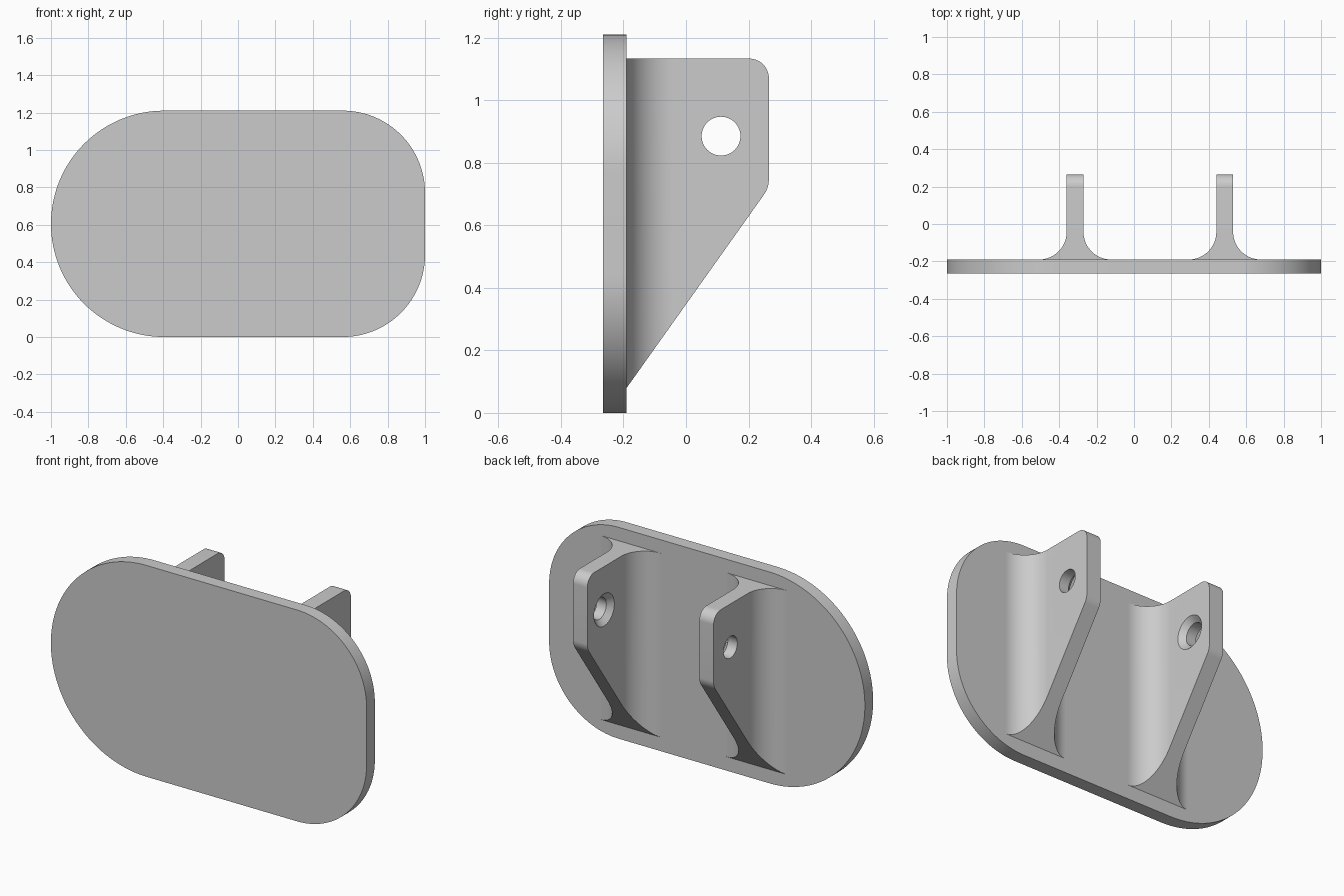
import bpy
import bmesh
from math import sin, cos, pi, radians
from mathutils import Vector, Matrix

if "Cube" in bpy.data.objects:
    bpy.data.objects.remove(bpy.data.objects["Cube"])

grey = bpy.data.materials.new("plain_grey")
grey.use_nodes = True
grey.diffuse_color = (0.6, 0.6, 0.6, 1)
grey.node_tree.nodes["Principled BSDF"].inputs["Base Color"].default_value = (0.6, 0.6, 0.6, 1)


def arc(cx, cy, r, start, end, steps=24):
    """Points on an arc, angles in degrees."""
    angles = [radians(start + (end - start) * i / steps) for i in range(steps + 1)]
    return [(cx + r * cos(a), cy + r * sin(a)) for a in angles]


def make_object(name, bm):
    bmesh.ops.recalc_face_normals(bm, faces=bm.faces)
    mesh = bpy.data.meshes.new(name)
    bm.to_mesh(mesh)
    bm.free()
    mesh.materials.append(grey)
    obj = bpy.data.objects.new(name, mesh)
    bpy.context.collection.objects.link(obj)
    return obj


def prism(name, outline, place, sweep):
    """Closed outline placed in space by a function and swept along a vector."""
    bm = bmesh.new()
    face = bm.faces.new([bm.verts.new(place(a, b)) for a, b in outline])
    swept = bmesh.ops.extrude_face_region(bm, geom=[face])
    verts = [v for v in swept["geom"] if isinstance(v, bmesh.types.BMVert)]
    bmesh.ops.translate(bm, verts=verts, vec=Vector(sweep))
    return make_object(name, bm)


def cone_x(name, r_low, r_high, x_low, x_high, y, z):
    """Cone or cylinder along x."""
    bm = bmesh.new()
    matrix = Matrix.Translation(((x_low + x_high) / 2, y, z)) @ Matrix.Rotation(pi / 2, 4, "Y")
    bmesh.ops.create_cone(bm, cap_ends=True, segments=64, radius1=r_low, radius2=r_high,
                          depth=x_high - x_low, matrix=matrix)
    return make_object(name, bm)


def activate(obj):
    bpy.ops.object.select_all(action="DESELECT")
    obj.select_set(True)
    bpy.context.view_layer.objects.active = obj


def cut(obj, tool, operation):
    tool.hide_render = True
    mod = obj.modifiers.new("cut", "BOOLEAN")
    mod.operation, mod.object, mod.solver = operation, tool, "EXACT"
    activate(obj)
    bpy.ops.object.modifier_apply(modifier=mod.name)
    bpy.data.objects.remove(tool)


def smooth(obj):
    activate(obj)
    bpy.ops.object.shade_smooth_by_angle(angle=radians(30))


# Plate: one fully round end, one end with rounded corners
FRONT, BACK, HEIGHT = -0.265, -0.19, 1.21
half, corner = HEIGHT / 2, 0.44
plate_outline = (arc(half - 1, half, half, 90, 270, 64)
                 + arc(1 - corner, corner, corner, -90, 0, 32)
                 + arc(1 - corner, HEIGHT - corner, corner, 0, 90, 32))
plate = prism("back_plate", plate_outline, lambda x, z: (x, FRONT, z), (0, BACK - FRONT, 0))
smooth(plate)

# Brackets: flared section trimmed to a sloping side profile, with countersunk hole
THICK, FLARE, ROOT, TIP, TOP = 0.045, 0.148, -0.22, 0.265, 1.133
HOLE_Y, HOLE_Z, HOLE_R, SINK = 0.112, 0.885, 0.062, 0.03
flank = arc(THICK + FLARE, BACK + FLARE, FLARE, 270, 180)
section = ([(THICK + FLARE, ROOT)] + flank + [(THICK, TIP + 0.1), (-THICK, TIP + 0.1)]
           + [(-x, y) for x, y in reversed(flank)] + [(-THICK - FLARE, ROOT)])
slope = 1.41
side = ([(ROOT - 0.1, 0.08 + slope * (ROOT - 0.1 - BACK))]
        + arc(TIP - 0.085, 0.747, 0.085, -35.3, 0, 10)
        + arc(TIP - 0.063, TOP - 0.063, 0.063, 0, 90, 16)
        + [(ROOT - 0.1, TOP)])

for name, x, inward in (("left_bracket", 0.485, -1), ("right_bracket", -0.315, 1)):
    bracket = prism(name, section, lambda a, y: (x + a, y, -0.3), (0, 0, 1.7))
    trim = prism("trim", side, lambda y, z: (x - 0.4, y, z), (0.8, 0, 0))
    cut(bracket, trim, "INTERSECT")
    cut(bracket, cone_x("drill", HOLE_R, HOLE_R, x - 0.1, x + 0.1, HOLE_Y, HOLE_Z), "DIFFERENCE")
    # Countersink opens towards the other bracket
    wide, narrow = HOLE_R + SINK + 0.01, HOLE_R - 0.01
    ends = sorted((x + inward * (THICK + 0.01), x + inward * (THICK - SINK - 0.01)))
    radii = (narrow, wide) if inward > 0 else (wide, narrow)
    cut(bracket, cone_x("countersink", *radii, *ends, HOLE_Y, HOLE_Z), "DIFFERENCE")
    smooth(bracket)
